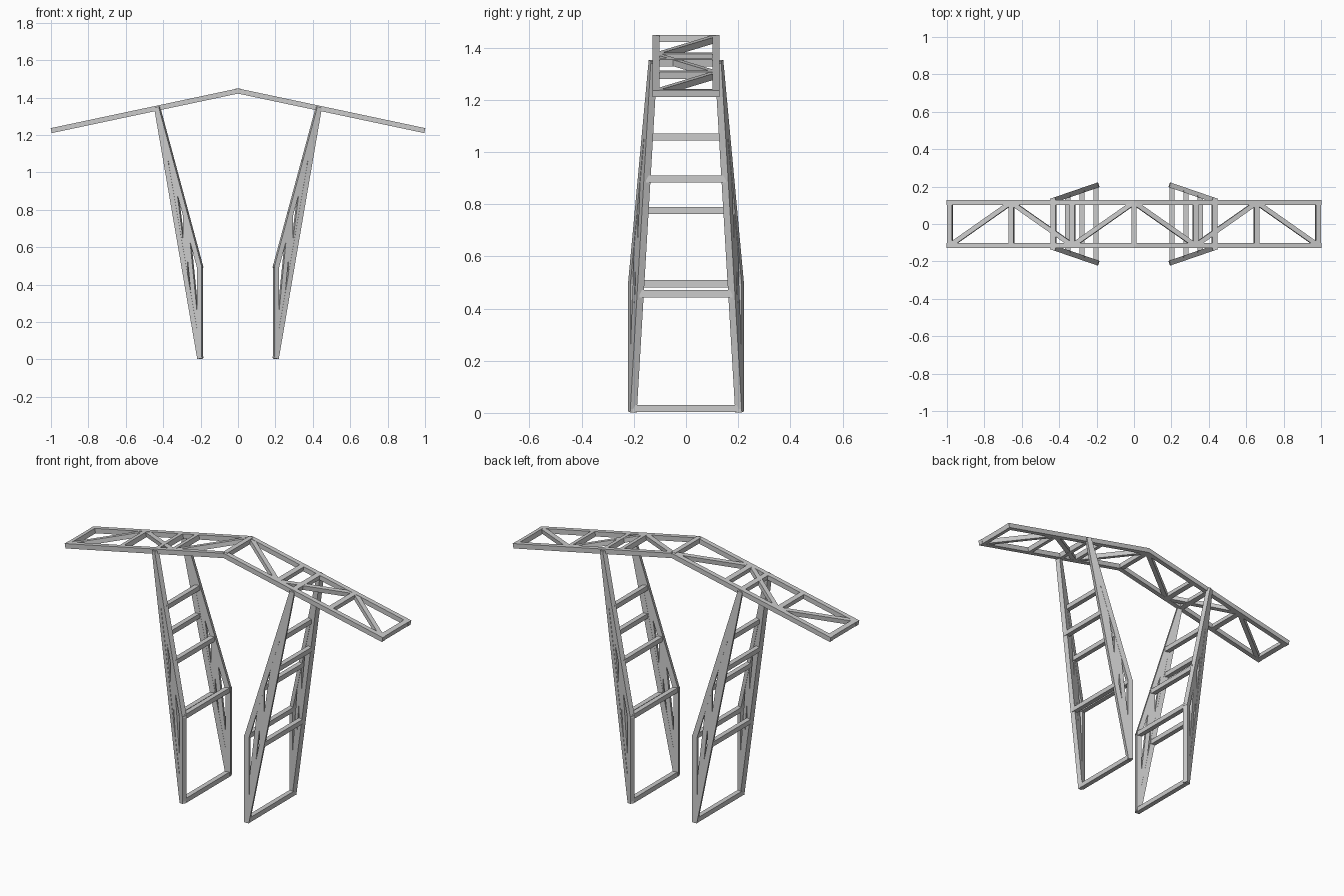
import bpy, bmesh
from mathutils import Vector, Matrix

if "Cube" in bpy.data.objects:
    bpy.data.objects.remove(bpy.data.objects["Cube"])

T = 0.027  # bar thickness


def beam(bm, p, q, hint, ext=0.0, t=T):
    """Square bar from p to q, one pair of faces square to hint."""
    p, q = Vector(p), Vector(q)
    d = (q - p).normalized()
    side = Vector(hint).cross(d).normalized()
    up = d.cross(side)
    rot = Matrix((side, up, d)).transposed().to_4x4()
    m = Matrix.Translation((p + q) / 2) @ rot @ Matrix.Diagonal((t, t, (q - p).length + 2 * ext, 1))
    bmesh.ops.create_cube(bm, size=1, matrix=m)


def finish(bm, name):
    me = bpy.data.meshes.new(name)
    bm.to_mesh(me)
    bm.free()
    bpy.context.collection.objects.link(bpy.data.objects.new(name, me))


# Roof line: height of the bar centres at a given x
APEX, END, W = 1.435, 0.984, 0.115
SLOPE = 0.212


def roof(x, y):
    return Vector((x, y, APEX - SLOPE * abs(x)))


for s, label in ((1, "right"), (-1, "left")):
    normal = (s * SLOPE, 0, 1)

    # Roof side rails
    bm = bmesh.new()
    for y in (W, -W):
        beam(bm, roof(0, y), roof(s * (END + 0.013), y), (0, 1, 0), 0.002)
    finish(bm, f"{label}_roof_rails")

    # Roof cross bars and zigzag bracing
    bm = bmesh.new()
    stops = (0, 0.328, 0.656, END)
    for x in stops[1:] + (0.43,):
        beam(bm, roof(s * x, -W), roof(s * x, W), normal)
    for i in range(3):
        y0 = W if i % 2 == 0 else -W
        beam(bm, roof(s * stops[i], y0), roof(s * stops[i + 1], -y0), normal, t=0.025)
    finish(bm, f"{label}_roof_bracing")

    # Leg corner points: foot, knee and top
    def legs(y):
        return (Vector((s * 0.203, y * 0.205, 0.016)),
                Vector((s * 0.203, y * 0.205, 0.495)),
                Vector((s * 0.43, y * 0.127, 1.338)))

    frame, web, rungs = bmesh.new(), bmesh.new(), bmesh.new()
    nodes = {}
    for y in (1, -1):
        foot, knee, top = legs(y)
        plane = (s * 0.078, y * 0.227, 0)
        outer = [foot.lerp(top, i / 3) for i in range(4)]
        inner = [knee.lerp(top, i / 3) for i in range(4)]
        nodes[y] = [outer[0], outer[1], outer[2], inner[0], inner[1], inner[2]]
        # Leg frame
        beam(frame, foot, top, plane, 0.012)
        beam(frame, foot, knee, plane, 0.008)
        beam(frame, knee, top, plane, 0.006)
        # Leg posts and diagonals
        for i in (1, 2):
            beam(web, outer[i], inner[i], plane, t=0.024)
            beam(web, outer[i - 1], inner[i], plane, t=0.024)
    # Ladder rungs
    for a, b in zip(nodes[1], nodes[-1]):
        beam(rungs, a, b, (s * 0.17, 0, -1) if a.z < 0 else (0, 0, 1))
    finish(frame, f"{label}_leg_frame")
    finish(web, f"{label}_leg_bracing")
    finish(rungs, f"{label}_leg_rungs")

# Ridge bar at the apex
bm = bmesh.new()
beam(bm, roof(0, -W), roof(0, W), (0, 0, 1))
finish(bm, "ridge_bar")
